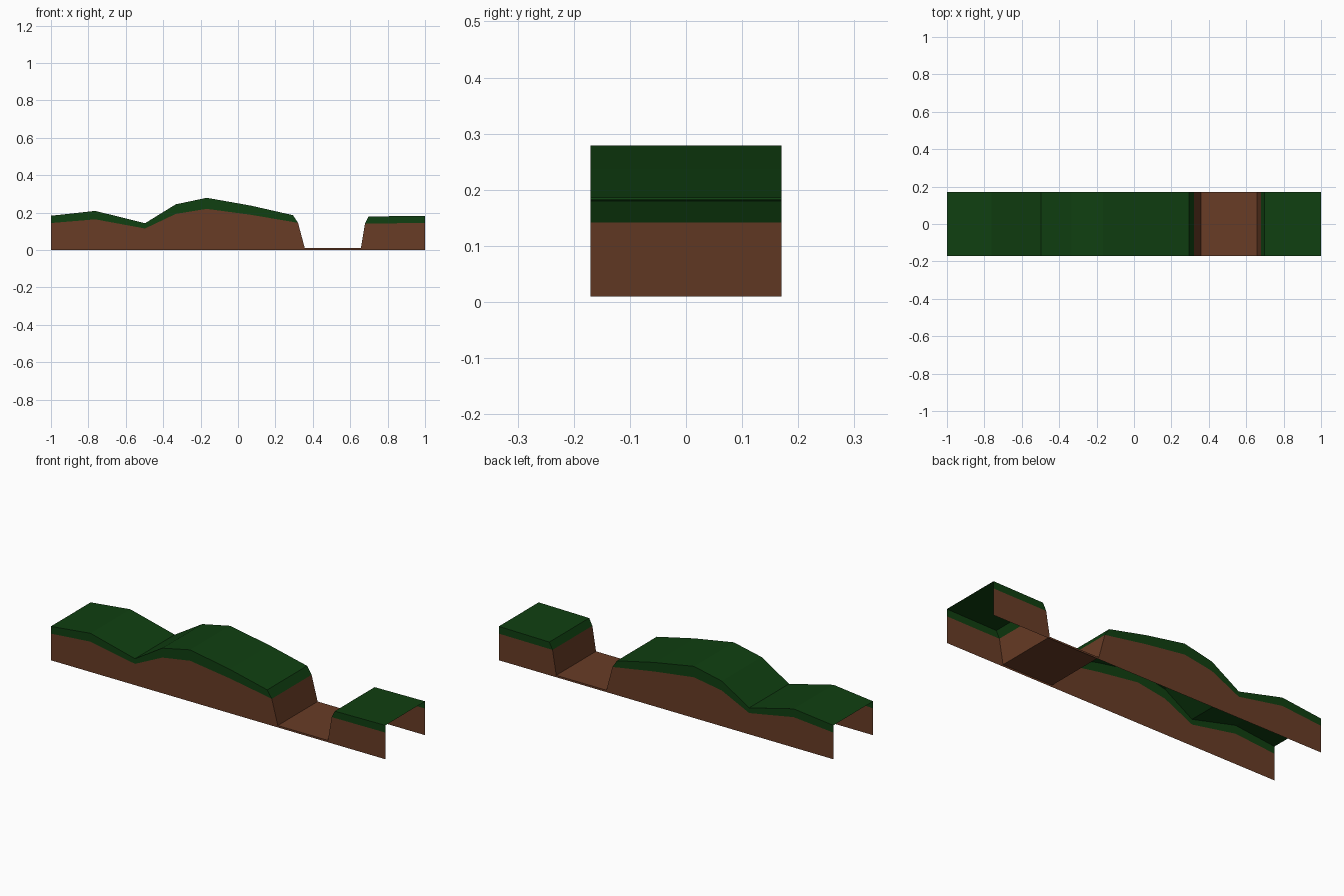
import bpy
import bmesh

HALF_DEPTH = 0.17

# Ground stations along the length: position, surface height, height of soil line
PROFILE = [
    (-1, .183, .144), (-.763, .209, .164), (-.497, .143, .115),
    (-.333, .244, .193), (-.167, .279, .22), (.07, .237, .188),
    (.294, .186, .15), (.321, .145, .145), (.357, .01, .01),
    (.657, .01, .01), (.679, .142, .142), (.698, .179, .142),
    (1, .183, .144),
]


def make_material(name, colour):
    mat = bpy.data.materials.new(name)
    mat.use_nodes = True
    mat.diffuse_color = colour
    bsdf = next(n for n in mat.node_tree.nodes if n.type == 'BSDF_PRINCIPLED')
    bsdf.inputs['Base Color'].default_value = colour
    return mat


def add_face(bm, corners):
    """Add a flat face, dropping corners that coincide."""
    unique = list(dict.fromkeys(corners))
    if len(unique) > 2:
        bm.faces.new([bm.verts.new(c) for c in unique])


def add_side_bands(bm, a, b, low_a, low_b, high_a, high_b):
    """Matching front and back panels between two stations."""
    for y in (-HALF_DEPTH, HALF_DEPTH):
        panel = [(a, y, low_a), (b, y, low_b), (b, y, high_b), (a, y, high_a)]
        add_face(bm, panel if y < 0 else panel[::-1])


def add_surface(bm, a, b, za, zb):
    """Upward-facing strip across the full depth."""
    d = HALF_DEPTH
    add_face(bm, [(a, -d, za), (b, -d, zb), (b, d, zb), (a, d, za)])


def finish(bm, name, mat):
    bmesh.ops.remove_doubles(bm, verts=bm.verts, dist=0.0001)
    mesh = bpy.data.meshes.new(name)
    bm.to_mesh(mesh)
    bm.free()
    mesh.materials.append(mat)
    bpy.context.collection.objects.link(bpy.data.objects.new(name, mesh))


cube = bpy.data.objects.get("Cube")
if cube:
    bpy.data.objects.remove(cube, do_unlink=True)

grass = bmesh.new()
soil = bmesh.new()
pit = bmesh.new()

for (a, top_a, soil_a), (b, top_b, soil_b) in zip(PROFILE, PROFILE[1:]):
    # Soil side walls run the whole length, open underneath
    add_side_bands(soil, a, b, 0, 0, soil_a, soil_b)
    if top_a == soil_a and top_b == soil_b:
        # Bare pit walls and floor
        add_surface(pit, a, b, top_a, top_b)
    else:
        # Turf covering with its visible edge band
        add_surface(grass, a, b, top_a, top_b)
        add_side_bands(grass, a, b, soil_a, soil_b, top_a, top_b)

green = make_material("grass green", (.005, .05, .0055, 1))
brown = make_material("soil brown", (.14, .045, .019, 1))
finish(grass, "grass_cover", green)
finish(soil, "soil_sides", brown)
finish(pit, "pit_lining", brown)
